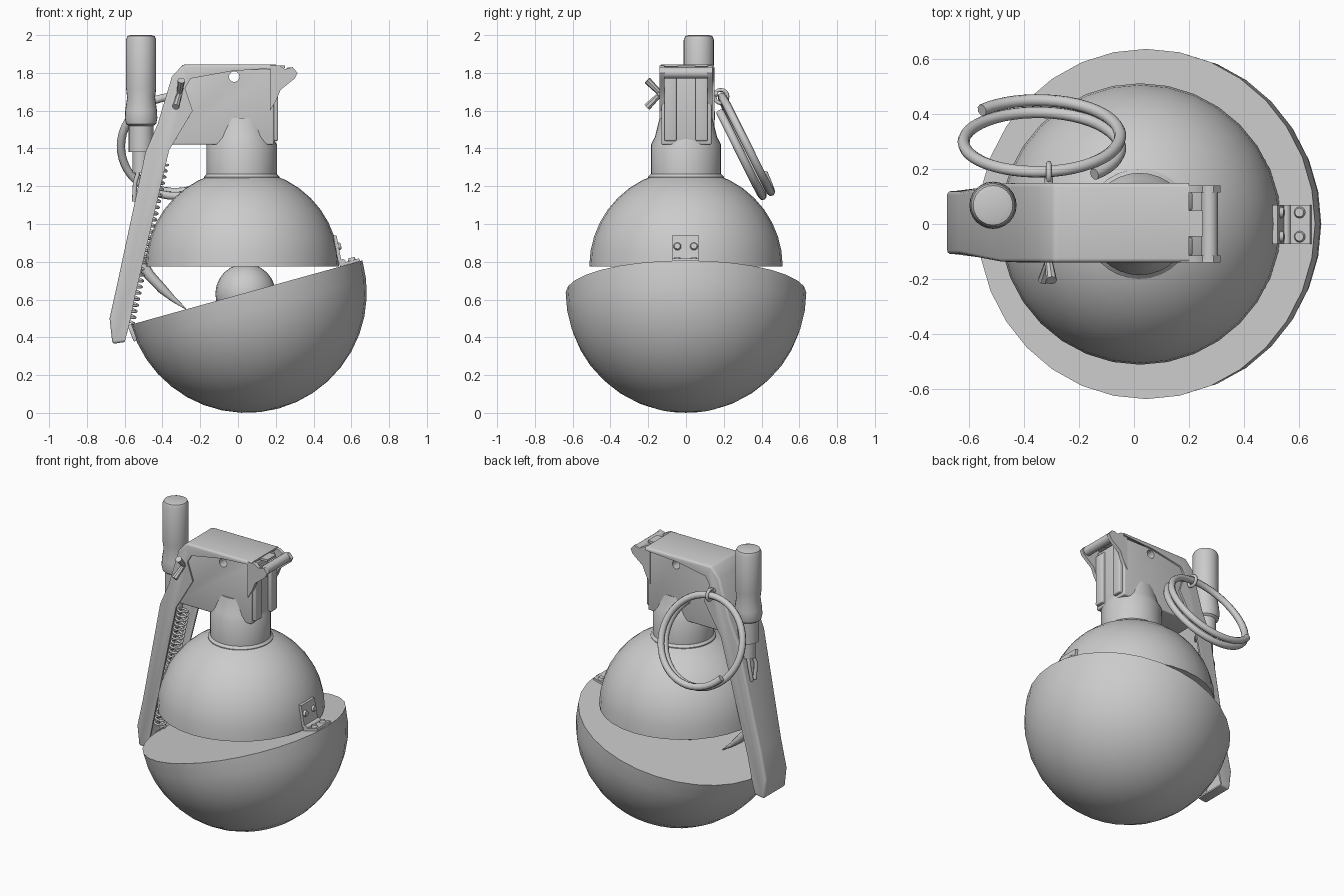
import bpy, bmesh
from math import sin, cos, pi, radians
from mathutils import Matrix, Vector

cube = bpy.data.objects.get("Cube")
if cube:
    bpy.data.objects.remove(cube)

grey = bpy.data.materials.new("plain_grey")
grey.use_nodes = True
grey.diffuse_color = (0.6, 0.6, 0.6, 1)
grey.node_tree.nodes["Principled BSDF"].inputs["Base Color"].default_value = (0.6, 0.6, 0.6, 1)


def finish(name, bm, bevel=0, shell=0, hole=None, smooth=35):
    """Turn a bmesh into an object, apply its modifiers and shade it."""
    bmesh.ops.recalc_face_normals(bm, faces=bm.faces)
    mesh = bpy.data.meshes.new(name)
    bm.to_mesh(mesh)
    bm.free()
    mesh.materials.append(grey)
    ob = bpy.data.objects.new(name, mesh)
    bpy.context.scene.collection.objects.link(ob)
    bpy.ops.object.select_all(action='DESELECT')
    bpy.context.view_layer.objects.active = ob
    ob.select_set(True)
    if bevel:
        m = ob.modifiers.new("Bevel", 'BEVEL')
        m.width, m.segments = bevel, 3
    if shell:
        m = ob.modifiers.new("Shell", 'SOLIDIFY')
        m.thickness, m.offset = shell, -1
    if hole:
        m = ob.modifiers.new("Hole", 'BOOLEAN')
        m.object, m.operation, m.solver = hole, 'DIFFERENCE', 'EXACT'
    for m in list(ob.modifiers):
        bpy.ops.object.modifier_apply(modifier=m.name)
    bpy.ops.object.shade_smooth_by_angle(angle=radians(smooth))
    return ob


def lathe(name, profile, matrix, segs=32):
    """Spin (radius, height) points around z; open ends are capped."""
    bm = bmesh.new()
    rings = []
    for r, z in profile:
        n = 1 if r < 1e-4 else segs
        rings.append([bm.verts.new((r * cos(2 * pi * i / segs), r * sin(2 * pi * i / segs), z))
                      for i in range(n)])
    for a, b in zip(rings, rings[1:]):
        for i in range(segs):
            j = (i + 1) % segs
            quad = [a[i % len(a)], a[j % len(a)], b[j % len(b)], b[i % len(b)]]
            bm.faces.new(list(dict.fromkeys(quad)))
    for ring in (rings[0], rings[-1]):
        if len(ring) > 1:
            bm.faces.new(ring)
    bm.transform(matrix)
    return finish(name, bm)


def plate(name, points, y0, y1, bevel=0, hole=None):
    """Extrude an (x, z) outline from y0 to y1."""
    bm = bmesh.new()
    a = [bm.verts.new((x, y0, z)) for x, z in points]
    b = [bm.verts.new((x, y1, z)) for x, z in points]
    bm.faces.new(a)
    bm.faces.new(b)
    for i in range(len(a)):
        j = (i + 1) % len(a)
        bm.faces.new((a[i], a[j], b[j], b[i]))
    return finish(name, bm, bevel, hole=hole)


def rod(name, start, end, r, r2=None, segs=16):
    """Capped cylinder or cone between two points."""
    p, q = Vector(start), Vector(end)
    turn = Vector((0, 0, 1)).rotation_difference(q - p).to_matrix().to_4x4()
    return lathe(name, [(r, 0), (r if r2 is None else r2, (q - p).length)],
                 Matrix.Translation(p) @ turn, segs)


def tube(name, points, r, taper=None, cyclic=False):
    """Round wire along a path."""
    cu = bpy.data.curves.new(name, 'CURVE')
    cu.dimensions = '3D'
    cu.bevel_depth, cu.bevel_resolution, cu.use_fill_caps = r, 2, True
    sp = cu.splines.new('POLY')
    sp.points.add(len(points) - 1)
    for i, p in enumerate(points):
        sp.points[i].co = (*p, 1)
        sp.points[i].radius = taper[i] if taper else 1
    sp.use_cyclic_u = cyclic
    sp.use_smooth = True
    cu.materials.append(grey)
    ob = bpy.data.objects.new(name, cu)
    bpy.context.scene.collection.objects.link(ob)


def arc(r, a0, a1, n):
    return [(r * cos(radians(a0 + (a1 - a0) * i / n)), r * sin(radians(a0 + (a1 - a0) * i / n)))
            for i in range(n + 1)]


# Body: tilted bowl, inner ball, upper dome and neck
tilt = Matrix.Translation((0.045, 0, 0.637)) @ Matrix.Rotation(radians(-15.5), 4, 'Y')
lathe("lower_bowl", arc(0.637, -90, 0, 10), tilt)
lathe("inner_ball", arc(0.16, -90, 90, 12), Matrix.Translation((0.04, 0, 0.63)), 24)
lathe("upper_dome", arc(0.512, 0, 90, 10), Matrix.Translation((0.023, 0, 0.775)))
lathe("neck", [(0.2, 1.2), (0.2, 1.25), (0.186, 1.265), (0.186, 1.42), (0.165, 1.46), (0.14, 1.56)],
      Matrix.Translation((0.02, 0, 0)))

# Fuse head with a through hole, pillars and pivot arms
cutter = rod("hole_cutter", (-0.02, -0.4, 1.78), (-0.02, 0.4, 1.78), 0.028)
cutter.hide_render = True
plate("fuse_head", [(-0.38, 1.42), (0.19, 1.42), (0.19, 1.82), (-0.28, 1.82), (-0.33, 1.75)],
      -0.13, 0.135, 0.008, cutter)
for s, side in ((-1, "right"), (1, "left")):
    plate(side + "_pillar", [(0.17, 1.44), (0.213, 1.44), (0.213, 1.78), (0.17, 1.82)],
          s * 0.05, s * 0.115, 0.008)
    plate(side + "_pivot_arm", [(0.17, 1.6), (0.205, 1.66), (0.225, 1.71), (0.3, 1.77), (0.315, 1.8),
                                (0.29, 1.83), (0.25, 1.82), (0.22, 1.84), (0.17, 1.84)],
          s * 0.115, s * 0.14)
rod("pivot_pin", (0.275, -0.13, 1.8), (0.275, 0.14, 1.8), 0.03)
plate("lever_tongue", [(0.17, 1.825), (0.25, 1.825), (0.25, 1.84), (0.17, 1.84)], -0.045, 0.05)

# Safety lever: U channel open toward the body
outer = [(0.2, 1.845), (-0.29, 1.845), (-0.35, 1.78), (-0.425, 1.53), (-0.49, 1.38),
         (-0.64, 0.68), (-0.68, 0.5), (-0.665, 0.365), (-0.6, 0.375)]
inner = [(-0.575, 0.47), (-0.545, 0.62), (-0.365, 1.39), (-0.24, 1.6), (-0.28, 1.72),
         (-0.25, 1.77), (-0.03, 1.81), (0.2, 1.825)]
bm = bmesh.new()
sides = []
for s in (-1, 1):
    sides.append([bm.verts.new((x, 0.005 + s * (0.145 if z > 0.8 else 0.115), z))
                  for x, z in outer + inner])
    bm.faces.new(sides[-1])
a, b = sides
for i in range(len(outer) - 1):
    bm.faces.new((a[i], a[i + 1], b[i + 1], b[i]))
finish("safety_lever", bm, bevel=0.015, shell=0.012, smooth=50)

# Spring inside the lever
start, end = Vector((-0.585, 0, 0.48)), Vector((-0.405, 0, 1.32))
along = (end - start).normalized()
across = Vector((along.z, 0, -along.x))
turns, steps = 26, 12
tube("lever_spring", [start.lerp(end, i / (turns * steps))
                      + across * (0.034 * cos(2 * pi * i / steps))
                      + Vector((0, 0.034 * sin(2 * pi * i / steps), 0))
                      for i in range(turns * steps + 1)], 0.007)

# Curved claw and rim catch
tube("claw", [(-0.54, 0, 0.92), (-0.52, 0, 0.81), (-0.47, 0, 0.73), (-0.4, 0, 0.655),
              (-0.34, 0, 0.6), (-0.275, 0, 0.55)], 0.03, [1, 1, 0.95, 0.85, 0.5, 0.1])
plate("rim_catch", [(-0.585, 0.46), (-0.56, 0.475), (-0.535, 0.39), (-0.55, 0.375)], -0.05, 0.05, 0.005)

# Detonator tube standing beside the lever
lathe("detonator", [(0.02, 1.27), (0.045, 1.27), (0.045, 1.38), (0.066, 1.38), (0.066, 1.52),
                    (0.08, 1.53), (0.086, 1.56), (0.084, 1.6), (0.074, 1.67), (0.08, 1.72),
                    (0.08, 1.975), (0.072, 1.995), (0.055, 2.0)],
      Matrix.Translation((-0.513, 0.068, 0)), 24)
for s, side in ((-1, "right"), (1, "left")):
    tube(side + "_clip_prong", [(-0.52, 0.068 + s * 0.02, 1.3), (-0.545, 0.068 + s * 0.035, 1.22),
                                (-0.55, 0.068 + s * 0.015, 1.12)], 0.012)

# Cotter pin with splayed ends and an eye
rod("cotter_pin", (-0.31, -0.15, 1.69), (-0.31, 0.17, 1.69), 0.016)
for s, side in ((-1, "lower"), (1, "upper")):
    rod(side + "_pin_end", (-0.31, -0.135, 1.69), (-0.315 + s * 0.015, -0.205, 1.69 + s * 0.07), 0.014, 0.02, 8)
tube("pin_eye", [(-0.31, 0.185 + 0.035 * cos(t * pi / 8), 1.675 + 0.035 * sin(t * pi / 8))
                 for t in range(16)], 0.01, cyclic=True)

# Pull ring: one and a half turns of wire
points = []
for i in range(73):
    t = radians(140 - 548 * i / 72)
    drift = 0.036 - 0.075 * i / 72
    points.append((-0.335 + 0.285 * cos(t), 0.305 + 0.119 * sin(t) + 0.9 * drift,
                   1.415 - 0.258 * sin(t) + 0.42 * drift))
tube("pull_ring", points, 0.022)

# Hinge joining dome and bowl
plate("upper_hinge_leaf", [(0.53, 0.8), (0.548, 0.8), (0.522, 0.94), (0.504, 0.94)], -0.073, 0.07)
plate("lower_hinge_leaf", [(0.54, 0.775), (0.645, 0.804), (0.641, 0.818), (0.536, 0.79)], -0.073, 0.07)
rod("hinge_barrel", (0.553, -0.073, 0.796), (0.553, 0.07, 0.796), 0.018, segs=12)
for y, side in ((-0.046, "right"), (0.042, "left")):
    rod(side + "_upper_rivet", (0.525, y, 0.88), (0.546, y, 0.884), 0.024, 0.016, 12)
    rod(side + "_lower_rivet", (0.605, y, 0.8), (0.601, y, 0.822), 0.024, 0.016, 12)

bpy.data.objects.remove(cutter)
